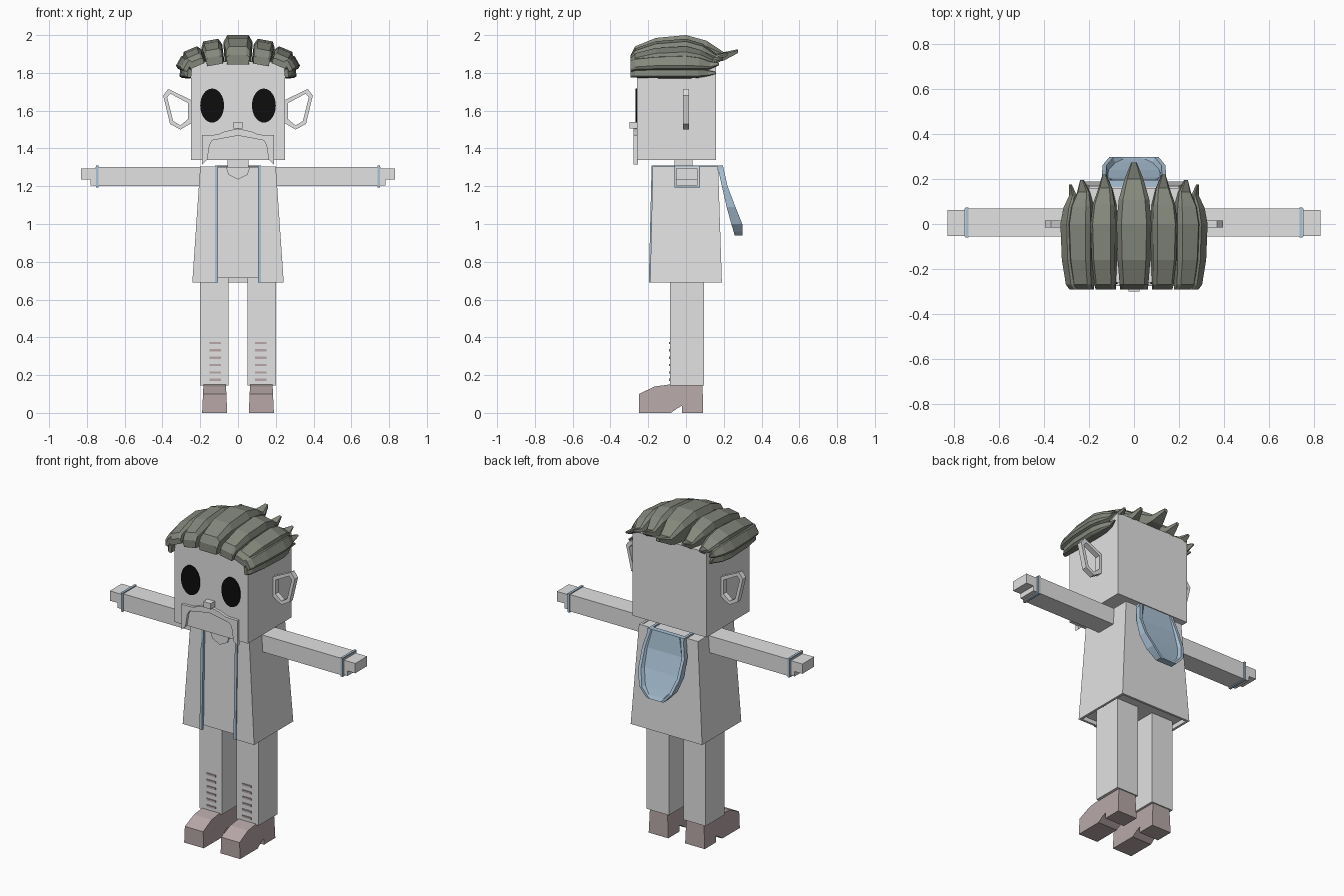
import bpy, bmesh, math

if "Cube" in bpy.data.objects:
    bpy.data.objects.remove(bpy.data.objects["Cube"], do_unlink=True)


def material(name, rgb):
    m = bpy.data.materials.new(name)
    m.use_nodes = True
    m.diffuse_color = (*rgb, 1)
    m.node_tree.nodes["Principled BSDF"].inputs["Base Color"].default_value = (*rgb, 1)
    return m


GREY = material("light_grey", (0.76, 0.76, 0.76))
HAIR = material("hair_olive_grey", (0.23, 0.245, 0.2))
BLUE = material("trim_blue", (0.4, 0.54, 0.67))
SHOE = material("shoe_mauve", (0.48, 0.39, 0.39))
BLACK = material("eye_black", (0.004, 0.004, 0.004))


def loft(name, rings, mat, cyclic=False):
    """Skin a list of equal closed rings, capped at the ends unless cyclic."""
    bm = bmesh.new()
    loops = [[bm.verts.new(p) for p in ring] for ring in rings]
    pairs = list(zip(loops, loops[1:]))
    if cyclic:
        pairs.append((loops[-1], loops[0]))
    else:
        bm.faces.new(loops[0][::-1])
        bm.faces.new(loops[-1])
    n = len(rings[0])
    for a, b in pairs:
        for i in range(n):
            j = (i + 1) % n
            bm.faces.new((a[i], a[j], b[j], b[i]))
    bmesh.ops.recalc_face_normals(bm, faces=bm.faces)
    mesh = bpy.data.meshes.new(name)
    bm.to_mesh(mesh)
    bm.free()
    mesh.materials.append(mat)
    ob = bpy.data.objects.new(name, mesh)
    bpy.context.scene.collection.objects.link(ob)
    return ob


def rect(x0, x1, y0, y1, z):
    return [(x0, y0, z), (x1, y0, z), (x1, y1, z), (x0, y1, z)]


def box(name, x, y, z, mat):
    return loft(name, [rect(*x, *y, z[0]), rect(*x, *y, z[1])], mat)


def plate(name, outline, y0, y1, mat):
    """Extrude an x-z outline along y."""
    return loft(name, [[(x, y, z) for x, z in outline] for y in (y0, y1)], mat)


def span(s, a, b):
    return sorted((s * a, s * b))


SIDES = ((1, "left"), (-1, "right"))

# Head, neck and nose
box("head", (-0.25, 0.25), (-0.26, 0.16), (1.34, 1.86), GREY)
box("neck", (-0.055, 0.055), (-0.06, 0.035), (1.28, 1.35), GREY)
box("nose", (-0.025, 0.025), (-0.3, -0.25), (1.505, 1.54), GREY)

# Drooping moustache
top = [(0, 1.505), (0.07, 1.49), (0.11, 1.473), (0.19, 1.47)]
under = [(0.19, 1.315), (0.163, 1.34), (0.15, 1.42), (0.135, 1.443), (0.07, 1.455), (0, 1.468)]
half = top + under
plate("moustache", half + [(-x, z) for x, z in half[-2:0:-1]], -0.277, -0.255, GREY)

# Eyes and ring-shaped ears
ear_outer = [(0.396, 1.68), (0.37, 1.715), (0.245, 1.655), (0.245, 1.535), (0.305, 1.5), (0.36, 1.53)]
ear_inner = [(0.375, 1.67), (0.358, 1.69), (0.265, 1.64), (0.265, 1.555), (0.305, 1.522), (0.343, 1.545)]
for s, side in SIDES:
    ring = [2 * math.pi * i / 32 for i in range(32)]
    plate(side + "_eye", [(s * 0.137 + 0.063 * math.cos(a), 1.627 + 0.09 * math.sin(a)) for a in ring],
          -0.267, -0.259, BLACK)
    rings = [[(s * x, y, z) for x, z in line] for line, y in
             ((ear_outer, -0.016), (ear_inner, -0.016), (ear_inner, 0.016), (ear_outer, 0.016))]
    loft(side + "_ear", rings, GREY, cyclic=True)

# Shirt body inside an open-fronted robe
loft("shirt", [rect(-0.225, 0.225, -0.18, 0.175, 0.715),
               rect(-0.185, 0.185, -0.167, 0.16, 1.302)], GREY)


def robe_ring(w, y0, y1, z, t=0.014, gap=0.11):
    outer = [(gap, y0), (w, y0), (w, y1), (-w, y1), (-w, y0), (-gap, y0)]
    v = w - t
    inner = [(-gap, y0 + t), (-v, y0 + t), (-v, y1 - t), (v, y1 - t), (v, y0 + t), (gap, y0 + t)]
    return [(x, y, z) for x, y in outer + inner]


loft("robe", [robe_ring(0.242, -0.19, 0.19, 0.69), robe_ring(0.2, -0.176, 0.17, 1.305)], GREY)
plate("neckline", [(-0.065, 1.303), (0.065, 1.303), (0.05, 1.26), (0, 1.235), (-0.05, 1.26)],
      -0.177, -0.165, GREY)

# Robe trim running up the front and over the shoulders
for s, side in SIDES:
    x = span(s, 0.107, 0.123)
    loft(side + "_front_trim", [rect(*x, -0.197, -0.18, 0.69), rect(*x, -0.182, -0.165, 1.311)], BLUE)
    box(side + "_shoulder_trim", x, (-0.18, 0.195), (1.295, 1.311), BLUE)

# Hood hanging on the back: height, half width, inner y, outer y, hollow depth
hood_rows = [(1.311, 0.118, 0.165, 0.195, 0), (1.2, 0.143, 0.19, 0.22, 0.012),
             (1.09, 0.14, 0.215, 0.262, 0.022), (1.0, 0.11, 0.24, 0.298, 0.025),
             (0.96, 0.075, 0.252, 0.299, 0.01), (0.94, 0.055, 0.257, 0.299, 0)]
hood = []
for z, w, yi, yo, d in hood_rows:
    a, b = w - 0.018, w - 0.026
    hood.append([(x, y, z) for x, y in ((-w, yi), (-w, yo), (-a, yo), (-b, yo - d),
                                        (b, yo - d), (a, yo), (w, yo), (w, yi))])
loft("hood", hood, BLUE)

# Arms, legs and shoes
sole = [(-0.25, 0), (-0.25, 0.1), (-0.165, 0.14), (-0.09, 0.15), (0.088, 0.15),
        (0.09, 0), (-0.02, 0), (-0.02, 0.038), (-0.045, 0.025), (-0.08, 0)]
for s, side in SIDES:
    box(side + "_sleeve", span(s, 0.18, 0.755), (-0.056, 0.068), (1.2, 1.303), GREY)
    box(side + "_cuff", span(s, 0.738, 0.752), (-0.061, 0.073), (1.194, 1.309), BLUE)
    hand = [(0.74, 1.205), (0.78, 1.205), (0.78, 1.235), (0.832, 1.235), (0.832, 1.295), (0.74, 1.295)]
    plate(side + "_hand", [(s * x, z) for x, z in hand], -0.053, 0.062, GREY)
    box(side + "_leg", span(s, 0.05, 0.2), (-0.085, 0.095), (0.145, 0.75), GREY)
    for i in range(6):
        z = 0.175 + 0.039 * i
        box(side + "_leg_stripe", span(s, 0.09, 0.152), (-0.09, -0.084), (z - 0.006, z + 0.006), SHOE)

    def shoe_x(x, z):
        return s * (0.123 + (x - 0.123) * (1 - 0.7 * z))
    loft(side + "_shoe", [[(shoe_x(x, z), y, z) for y, z in sole] for x in (0.057, 0.19)], SHOE)

# Swept-back hair locks: y, underside, crown, half width along one lock
lock_rows = [(-0.293, -0.015, 0.035, 0.062), (-0.27, -0.015, 0.08, 0.064), (-0.16, -0.01, 0.125, 0.073),
             (0, -0.01, 0.14, 0.078), (0.11, -0.01, 0.11, 0.068), (0.2, 0.005, 0.05, 0.042),
             (0.275, 0.045, 0.065, 0.012)]


def lock(name, x, z, roll, width, height, end):
    c, sn = math.cos(roll), math.sin(roll)
    rings = []
    for y, low, high, w in lock_rows:
        w *= width
        low, high = low * height, high * height
        if y > 0:
            y *= end / 0.275
        mid = low + 0.75 * (high - low)
        section = [(-w * 0.9, low), (w * 0.9, low), (w, mid), (w * 0.72, high), (-w * 0.72, high), (-w, mid)]
        rings.append([(x + u * c + v * sn, y, z - u * sn + v * c) for u, v in section])
    loft(name, rings, HAIR)


lock("crown_lock", 0, 1.86, 0, 1, 1, 0.275)
for s, side in SIDES:
    lock(side + "_upper_lock", s * 0.123, 1.855, s * 0.18, 0.72, 0.86, 0.22)
    lock(side + "_shoulder_lock", s * 0.218, 1.845, s * 0.4, 0.68, 0.63, 0.195)
    lock(side + "_temple_lock", s * 0.263, 1.835, s * 1.05, 0.5, 0.42, 0.175)
    lock(side + "_side_lock", s * 0.252, 1.797, s * 1.45, 0.38, 0.4, 0.16)
